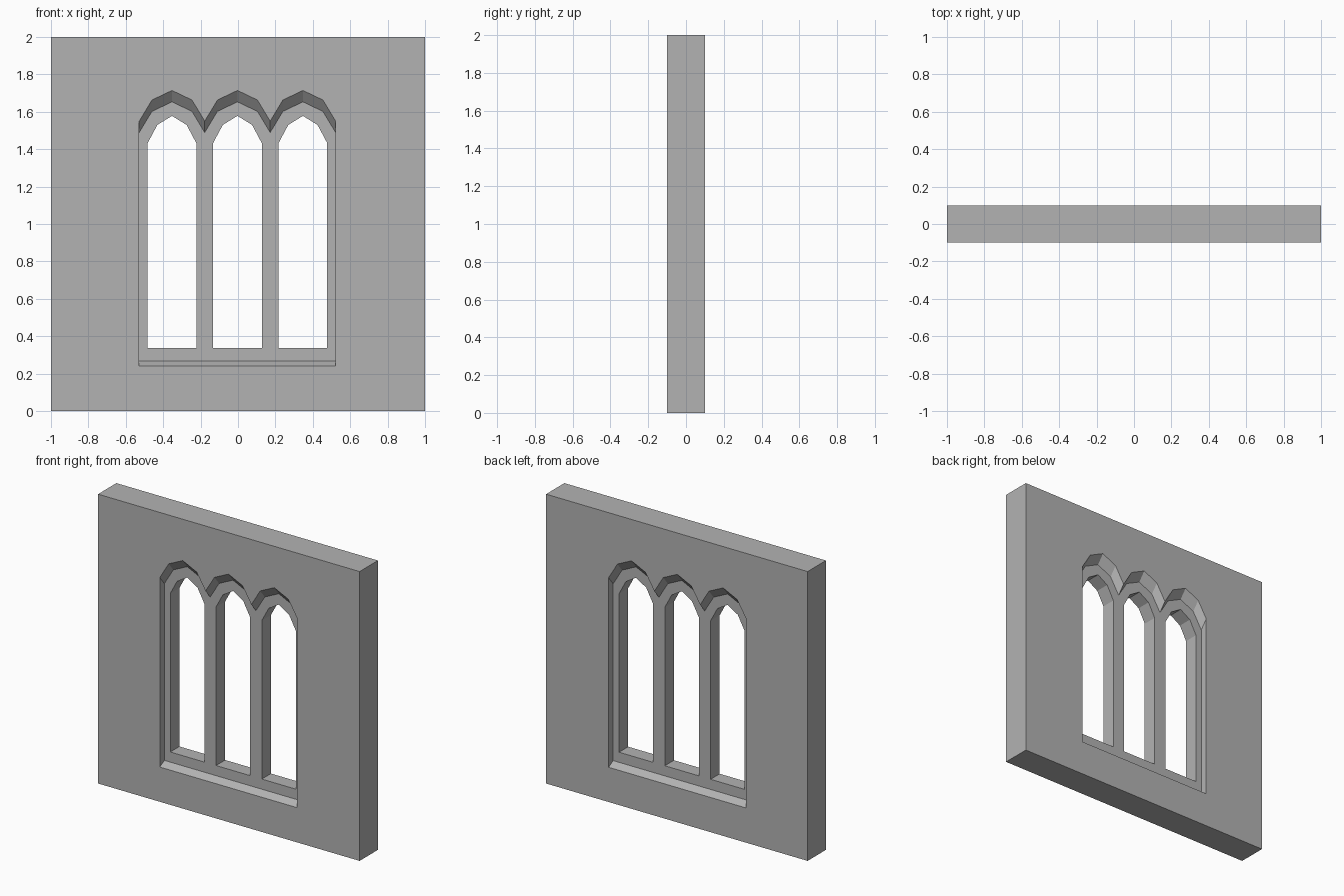
import bpy
import bmesh

if "Cube" in bpy.data.objects:
    bpy.data.objects.remove(bpy.data.objects["Cube"])

PITCH = 0.35       # spacing of the three lancets
CENTRE = -0.003    # middle of the window
FACE = 0.1         # half thickness of the wall
INSET = 0.05       # half thickness of the tracery

stone = bpy.data.materials.new("grey stone")
stone.use_nodes = True
GREY = (0.45, 0.45, 0.45, 1)
stone.diffuse_color = GREY
stone.node_tree.nodes["Principled BSDF"].inputs["Base Color"].default_value = GREY


def arch(cx, half, shoulder, spring, haunch, apex):
    """Faceted pointed arch, left to right, as (x, z) points."""
    return [(cx - half, spring), (cx - shoulder, haunch), (cx, apex),
            (cx + shoulder, haunch), (cx + half, spring)]


def recess(bottom, drop):
    """Outline round all three lancets, with the arches lowered by drop."""
    pts = [(CENTRE - 1.5 * PITCH, bottom)]
    for i in (-1, 0, 1):
        bay = arch(CENTRE + i * PITCH, PITCH / 2, 0.107,
                   1.55 - drop, 1.663 - drop, 1.714 - drop)
        pts += bay if i == -1 else bay[1:]
    return pts + [(CENTRE + 1.5 * PITCH, bottom)]


def opening(cx):
    """Outline of one open light."""
    return ([(cx - 0.13, 0.337)] + arch(cx, 0.13, 0.078, 1.433, 1.53, 1.578)
            + [(cx + 0.13, 0.337)])


def bridge(bm, loop_a, ya, loop_b, yb):
    """Strip of quads between two matching outlines."""
    a = [bm.verts.new((x, ya, z)) for x, z in loop_a]
    b = [bm.verts.new((x, yb, z)) for x, z in loop_b]
    for i in range(len(a)):
        j = (i + 1) % len(a)
        bm.faces.new((a[i], a[j], b[j], b[i]))


def panel(bm, loops, y):
    """Flat face bounded by the first outline, with the others as holes."""
    edges = []
    for loop in loops:
        v = [bm.verts.new((x, y, z)) for x, z in loop]
        edges += [bm.edges.new((v[i - 1], v[i])) for i in range(len(v))]
    bmesh.ops.triangle_fill(bm, edges=edges, use_beauty=True, normal=(0, 1, 0))


def finish(bm, name):
    bmesh.ops.remove_doubles(bm, verts=bm.verts, dist=0.0001)
    bmesh.ops.recalc_face_normals(bm, faces=bm.faces)
    mesh = bpy.data.meshes.new(name)
    bm.to_mesh(mesh)
    bm.free()
    mesh.materials.append(stone)
    bpy.context.collection.objects.link(bpy.data.objects.new(name, mesh))


border = [(-1, 0), (-1, 2), (1, 2), (1, 0)]
outer = recess(0.24, 0)
inner = recess(0.267, 0.061)
lights = [opening(CENTRE + i * PITCH) for i in (-1, 0, 1)]

# Wall slab with sloping sill and arch reveals on both faces
bm = bmesh.new()
bridge(bm, border, -FACE, border, FACE)
for side in (-1, 1):
    panel(bm, [border, outer], side * FACE)
    bridge(bm, outer, side * FACE, inner, side * INSET)
finish(bm, "wall")

# Recessed tracery with three open lights
bm = bmesh.new()
for side in (-1, 1):
    panel(bm, [inner] + lights, side * INSET)
for light in lights:
    bridge(bm, light, -INSET, light, INSET)
finish(bm, "window_tracery")
